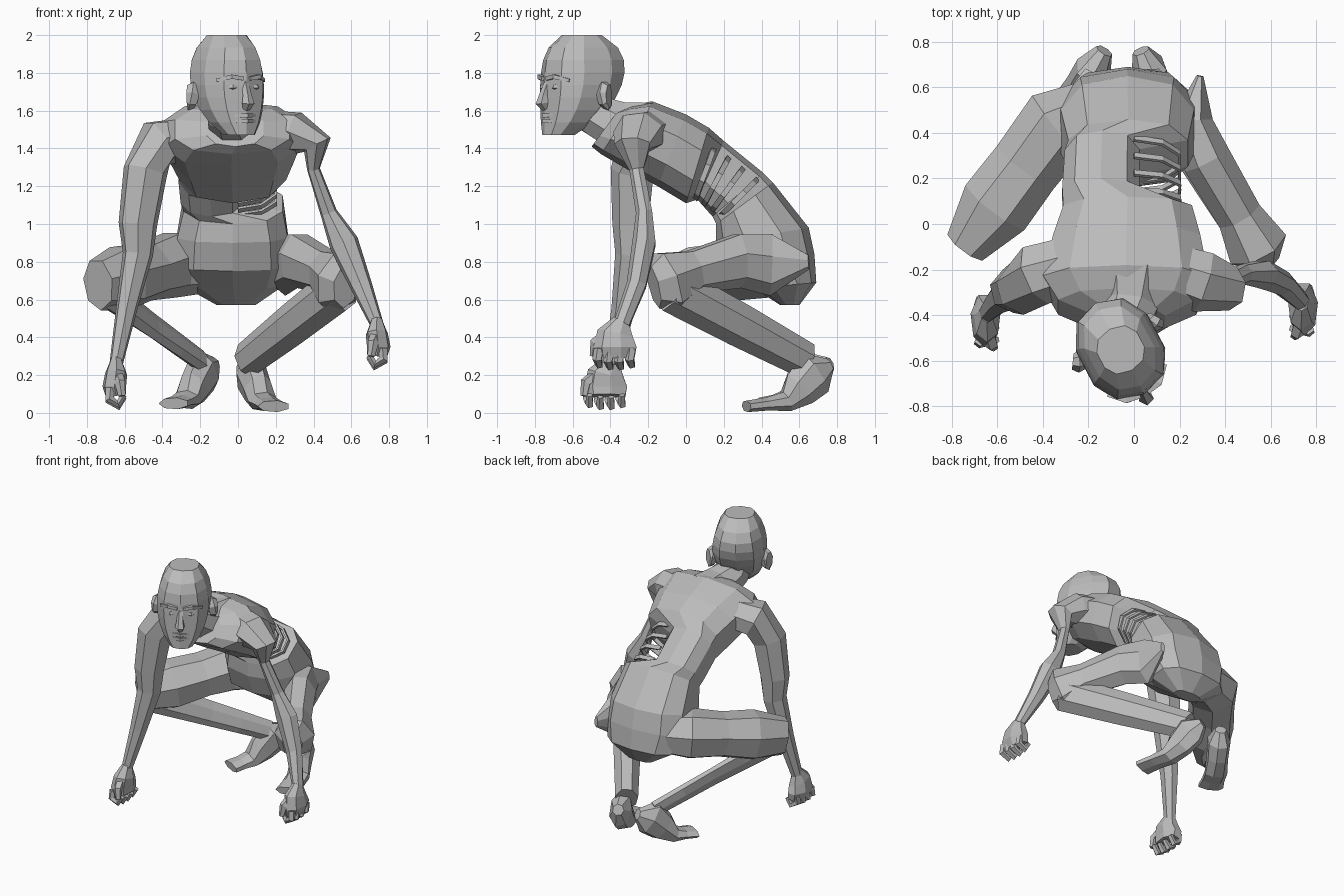
import bpy, bmesh, math
from mathutils import Vector, Matrix

default_cube = bpy.data.objects.get("Cube")
if default_cube:
    bpy.data.objects.remove(default_cube, do_unlink=True)

GREY = (.5, .5, .5, 1)
skin = bpy.data.materials.new("plain grey skin")
skin.use_nodes = True
skin.diffuse_color = GREY
skin.node_tree.nodes["Principled BSDF"].inputs["Base Color"].default_value = GREY

ACROSS, DEPTH, UP = Vector((1, 0, 0)), Vector((0, 1, 0)), Vector((0, 0, 1))


def point(x, y, z):
    return Vector((x, y, z))


def steps(start, end, count):
    """Evenly spaced joints from start to end."""
    return [start.lerp(end, i / (count - 1)) for i in range(count)]


def sample(values, fraction):
    """Read a list of sizes at a fraction of its length."""
    place = fraction * (len(values) - 1)
    low = min(int(place), len(values) - 2)
    return values[low] + (values[low + 1] - values[low]) * (place - low)


def oval(middle, u, v, sides, boxy=1):
    """Ring of points; boxy below one squares off the corners."""
    ring = []
    for i in range(sides):
        angle = math.tau * (i + .5) / sides
        c, s = math.cos(angle), math.sin(angle)
        ring.append(middle + u * math.copysign(abs(c) ** boxy, c)
                    + v * math.copysign(abs(s) ** boxy, s))
    return ring


def loft(name, rings):
    """Join rings of points into one flat-faced closed body."""
    bm = bmesh.new()
    loops = [[bm.verts.new(p) for p in ring] for ring in rings]
    sides = len(loops[0])
    for lower, upper in zip(loops, loops[1:]):
        for i in range(sides):
            j = (i + 1) % sides
            bm.faces.new((lower[i], lower[j], upper[j], upper[i]))
    bm.faces.new(loops[0])
    bm.faces.new(loops[-1])
    bmesh.ops.recalc_face_normals(bm, faces=bm.faces)
    mesh = bpy.data.meshes.new(name)
    bm.to_mesh(mesh)
    bm.free()
    mesh.materials.append(skin)
    body = bpy.data.objects.new(name, mesh)
    bpy.context.collection.objects.link(body)
    return body


def limb(name, joints, radii, hint, flat=(1, 1), sides=7):
    """Tapered body along joints; radii run along the hint, flat scales the other way."""
    rings = []
    last = len(joints) - 1
    for i, joint in enumerate(joints):
        along = (joints[min(i + 1, last)] - joints[max(i - 1, 0)]).normalized()
        u = (hint - along * hint.dot(along)).normalized()
        radius = sample(radii, i / last)
        rings.append(oval(joint, u * radius,
                          along.cross(u) * radius * sample(flat, i / last), sides))
    return loft(name, rings)


# Torso from pelvis to collar: half width, back y and z, front y and z
torso = [
    (.1, .6, .57, .5, .57), (.26, .69, .69, .36, .66), (.3, .68, .84, .22, .75),
    (.29, .65, .98, .16, .9), (.26, .46, 1.22, .16, 1), (.27, .41, 1.27, .14, 1.04),
    (.28, .2, 1.44, .06, 1.13), (.28, .12, 1.51, 0, 1.11), (.32, 0, 1.58, -.15, 1.2),
    (.36, -.18, 1.65, -.33, 1.3), (.3, -.28, 1.63, -.45, 1.37), (.15, -.36, 1.6, -.5, 1.41)]
HOLLOW = (5, 6)
rings = []
for i, (width, back_y, back_z, front_y, front_z) in enumerate(torso):
    back, front = point(0, back_y, back_z), point(0, front_y, front_z)
    right = -1.15 * width
    left = .03 if i in HOLLOW else .95 * width
    rings.append(oval((back + front) / 2 + ACROSS * (left + right) / 2,
                      ACROSS * (left - right) / 2, (back - front) / 2, 10, .8))
loft("torso", rings)

# Bare ribs across the open left flank
spine = steps(point(0, .4, 1.26), point(0, .16, 1.44), 4)
belly = steps(point(0, .16, 1.02), point(0, .04, 1.1), 4)
for number, (back, front) in enumerate(zip(spine, belly)):
    path = []
    for i in range(6):
        bend = math.pi * (i / 5 - .5)
        path.append((back + front) / 2 + (back - front) * .4 * math.sin(bend)
                    + ACROSS * .21 * math.cos(bend))
    limb(f"rib_{number}", path, (.02, .02), DEPTH - UP, (.5, .5), 4)

# Neck
limb("neck", [point(-.01, -.22, 1.48), point(-.02, -.36, 1.52),
              point(-.05, -.48, 1.58), point(-.06, -.53, 1.68)],
     (.18, .14, .12, .11), ACROSS, sides=8)

# Skull: narrow chin, flat face, full back and domed crown
rings = []
for i in range(9):
    t = i / 8
    width = .185 * math.sin(math.pi * (.06 + .84 * t)) ** .5
    front = -.225 + .12 * t ** 8
    back = .25 - .31 * (1 - t) ** 3 - .15 * t ** 8
    rings.append(oval(point(0, (front + back) / 2, 1.47 + .53 * t),
                      ACROSS * width, DEPTH * (back - front) / 2, 10, .85))
face = [loft("head", rings)]

# Nose, lips, brows, eyes and ears
face.append(limb("nose", [point(0, -.2, 1.76), point(0, -.23, 1.68),
                          point(0, -.24, 1.64), point(0, -.22, 1.61)],
                 (.02, .025, .035, .02), ACROSS, sides=5))
for name, height in (("upper_lip", 1.575), ("lower_lip", 1.545)):
    face.append(limb(name, [point(-.06, -.2, height), point(0, -.23, height),
                            point(.06, -.2, height)], (.012, .016, .012), UP, sides=4))
for tag, side in (("left", 1), ("right", -1)):
    face.append(limb(tag + "_brow", [
        point(side * .02, -.22, 1.77), point(side * .08, -.21, 1.78),
        point(side * .14, -.15, 1.76)], (.014, .016, .012), UP, (1.2, 1.2), 4))
    face.append(limb(tag + "_eye", [
        point(side * .03, -.2, 1.725), point(side * .07, -.2, 1.725),
        point(side * .11, -.17, 1.725)], (.008, .016, .008), UP, sides=5))
    face.append(limb(tag + "_ear", [
        point(side * .16, .03, 1.67), point(side * .195, .04, 1.68),
        point(side * .21, .05, 1.68)], (.06, .08, .06), UP, (.6, .6)))

# The head looks towards its left
turn = Matrix.Translation((-.06, -.55, 0)) @ Matrix.Rotation(math.radians(28), 4, 'Z')
for feature in face:
    feature.data.transform(turn)

# Arms: the right is whole, the left upper arm is wasted to the bone
right_wrist, left_wrist = point(-.645, -.39, .26), point(.735, -.34, .47)
limb("right_arm", [
    point(-.18, -.14, 1.47), point(-.42, -.22, 1.43), point(-.49, -.28, 1.28),
    point(-.53, -.29, 1), point(-.53, -.29, .84), point(-.59, -.33, .55), right_wrist],
    (.12, .14, .12, .1, .085, .065, .045), DEPTH, (.9, 1.05, .8))
limb("left_arm", [
    point(.1, -.18, 1.5), point(.3, -.25, 1.48), point(.42, -.28, 1.42),
    point(.4, -.26, 1.29), point(.48, -.22, 1.06), point(.56, -.22, .9),
    point(.65, -.26, .68), left_wrist],
    (.12, .14, .1, .04, .045, .065, .055, .045), DEPTH, (.9, .8, .9, 1.3, .8))


def hand(tag, wrist, inward):
    """Hanging palm with four loosely curled fingers and a thumb."""
    def at(x, y, z):
        return wrist + point(inward * x, y, z)
    limb(tag + "_palm", [at(0, 0, .02), at(0, -.03, -.05), at(-.01, -.03, -.12),
                         at(0, -.03, -.17)], (.045, .1, .12, .11), DEPTH, (.7, .55, .5))
    for i in range(4):
        y = -.12 + .057 * i
        tip = .01 * abs(i - 1.5) - .2
        limb(f"{tag}_finger_{i}", [at(-.03, y, -.13), at(-.035, y - .01, tip),
                                   at(.01, y, tip - .03), at(.04, y, tip + .02)],
             (.027, .025, .018), DEPTH, sides=5)
    limb(tag + "_thumb", [at(0, -.07, -.05), at(.02, -.14, -.1), at(.03, -.15, -.17)],
         (.035, .03, .02), DEPTH, sides=5)


hand("right", right_wrist, 1)
hand("left", left_wrist, -1)

# Thighs run forward to the knees
limb("right_thigh", [point(-.12, .53, .78)]
     + steps(point(-.34, .43, .79), point(-.74, -.1, .68), 4),
     (.14, .18, .16, .18, .14), UP, (.9, 1, 1, .7))
limb("left_thigh", [point(.29, .65, .8), point(.25, .45, .79), point(.32, .28, .81),
                    point(.46, .04, .75), point(.54, -.1, .69), point(.57, -.17, .67)],
     (.04, .17, .15, .12, .18, .12), UP, (.4, .7, .9, .6))


def foot(tag, heel, ball, toe):
    """Foot resting on its ball with the heel raised."""
    limb(tag + "_foot", [heel, heel.lerp(ball, .35) + UP * .03, heel.lerp(ball, .7) + UP * .01,
                         ball, ball.lerp(toe, .5), toe],
         (.04, .08, .075, .08, .08, .09), UP.cross(toe - heel), (1, 1.6, 1.4, .7, .45, .35))


# Shins fold back to the raised heels; the right one is a thin blade
right_heel, left_heel = point(-.13, .76, .26), point(.03, .76, .25)
limb("right_shin", steps(point(-.7, -.02, .64), point(-.19, .64, .27), 5),
     (.11, .09, .07), DEPTH + UP, (.5, .4, .6))
limb("left_shin", steps(point(.54, -.08, .66), point(.05, .63, .28), 5),
     (.13, .12, .1), UP, (.8, .8))
foot("right", right_heel, point(-.27, .54, .07), point(-.34, .4, .05))
foot("left", left_heel, point(.13, .53, .06), point(.19, .32, .035))
